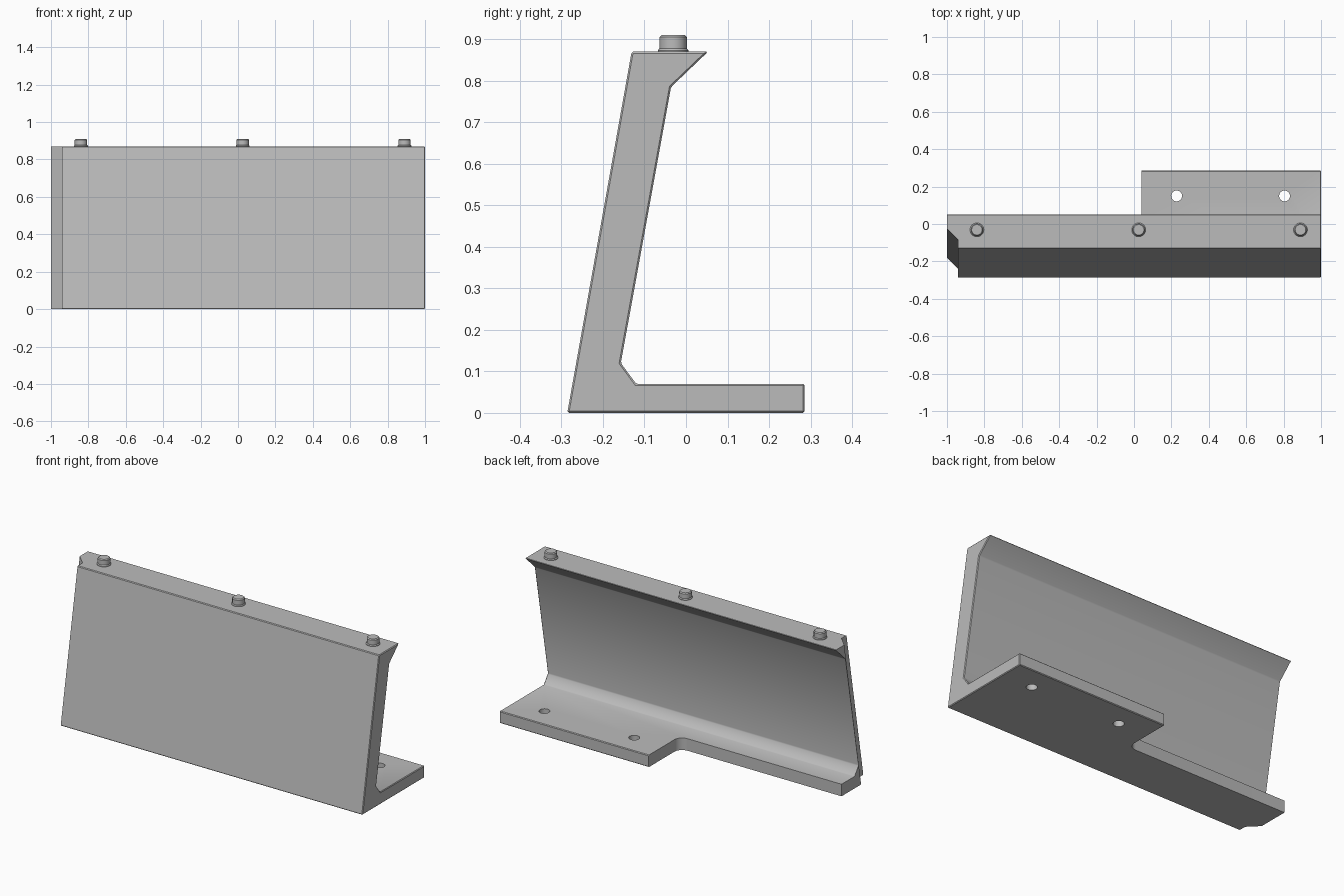
import bpy, bmesh, math
from mathutils import Vector

old = bpy.data.objects.get("Cube")
if old:
    bpy.data.objects.remove(old, do_unlink=True)

# Single satin grey
grey = bpy.data.materials.new("plain_grey")
grey.use_nodes = True
colour = (0.5, 0.5, 0.5, 1)
grey.diffuse_color = colour
grey.node_tree.nodes["Principled BSDF"].inputs["Base Color"].default_value = colour

LEAN = 0.155 / 0.87      # forward slope of the wall
TOP = 0.87


def make_object(name, bm):
    bmesh.ops.recalc_face_normals(bm, faces=bm.faces)
    mesh = bpy.data.meshes.new(name)
    bm.to_mesh(mesh)
    bm.free()
    mesh.materials.append(grey)
    obj = bpy.data.objects.new(name, mesh)
    bpy.context.collection.objects.link(obj)
    return obj


def prism(outline, offset):
    """Closed prism from 3D outline points swept along an offset."""
    bm = bmesh.new()
    face = bm.faces.new([bm.verts.new(p) for p in outline])
    new = bmesh.ops.extrude_face_region(bm, geom=[face])["geom"]
    moved = [v for v in new if isinstance(v, bmesh.types.BMVert)]
    bmesh.ops.translate(bm, verts=moved, vec=Vector(offset))
    return bm


def cut(target, cutter):
    cutter.hide_render = True
    mod = target.modifiers.new("cut", "BOOLEAN")
    mod.operation = "DIFFERENCE"
    mod.solver = "EXACT"
    mod.object = cutter
    bpy.context.view_layer.objects.active = target
    bpy.ops.object.modifier_apply(modifier=mod.name)
    bpy.data.objects.remove(cutter, do_unlink=True)


def smooth(obj):
    bpy.ops.object.select_all(action="DESELECT")
    obj.select_set(True)
    bpy.context.view_layer.objects.active = obj
    bpy.ops.object.shade_smooth_by_angle(angle=math.radians(30))


# Leaning wall with top lip and foot, extruded along x
profile = [(-0.286, 0), (0.286, 0), (0.286, 0.07), (-0.12, 0.07),
           (-0.157, 0.12), (-0.036, 0.785), (0.053, TOP), (-0.131, TOP)]
bm = prism([(-1, y, z) for y, z in profile], (2, 0, 0))
rim = [e for e in bm.edges if max(v.co.x for v in e.verts) > 0]
bmesh.ops.bevel(bm, geom=rim, offset=0.004, segments=1, affect="EDGES")
bracket = make_object("angled_bracket", bm)

# Narrowed half of the foot, with a rounded inner corner
r, step_x, step_y = 0.05, 0.04, 0.0
corner = [(step_x - r + r * math.cos(a), step_y + r + r * math.sin(a))
          for a in (-math.pi / 2 + i * math.pi / 16 for i in range(9))]
outline = [(-1.2, step_y)] + corner + [(step_x, 0.5), (-1.2, 0.5)]
cut(bracket, make_object("foot_step_cutter",
                         prism([(x, y, -0.1) for x, y in outline], (0, 0, 0.2))))

# Stepped mitre down the end of the wall, following its lean
mitre = [(-1.1, -0.6), (-0.94, -0.6), (-0.94, -0.24), (-1.1, -0.08)]
low, height = -0.1, 1.2
cut(bracket, make_object("mitre_cutter",
                         prism([(x, y + LEAN * low, low) for x, y in mitre],
                               (0, LEAN * height, height))))

# Screw holes through the foot
for x in (0.228, 0.805):
    ring = [(x + 0.029 * math.cos(i * math.tau / 32),
             0.15 + 0.029 * math.sin(i * math.tau / 32), -0.1) for i in range(32)]
    cut(bracket, make_object("hole_cutter", prism(ring, (0, 0, 0.3))))
smooth(bracket)

# Locating pins along the top
pin_profile = [(0.037, TOP - 0.01), (0.037, TOP + 0.003), (0.033, TOP + 0.008),
               (0.033, 0.905), (0.028, 0.91)]
for name, x in (("right_pin", -0.84), ("middle_pin", 0.025), ("left_pin", 0.89)):
    bm = bmesh.new()
    rings = [[bm.verts.new((x + rad * math.cos(i * math.tau / 32),
                            -0.031 + rad * math.sin(i * math.tau / 32), z))
              for i in range(32)] for rad, z in pin_profile]
    for a, b in zip(rings, rings[1:]):
        for i in range(32):
            j = (i + 1) % 32
            bm.faces.new((a[i], a[j], b[j], b[i]))
    bm.faces.new(rings[0])
    bm.faces.new(rings[-1])
    smooth(make_object(name, bm))
